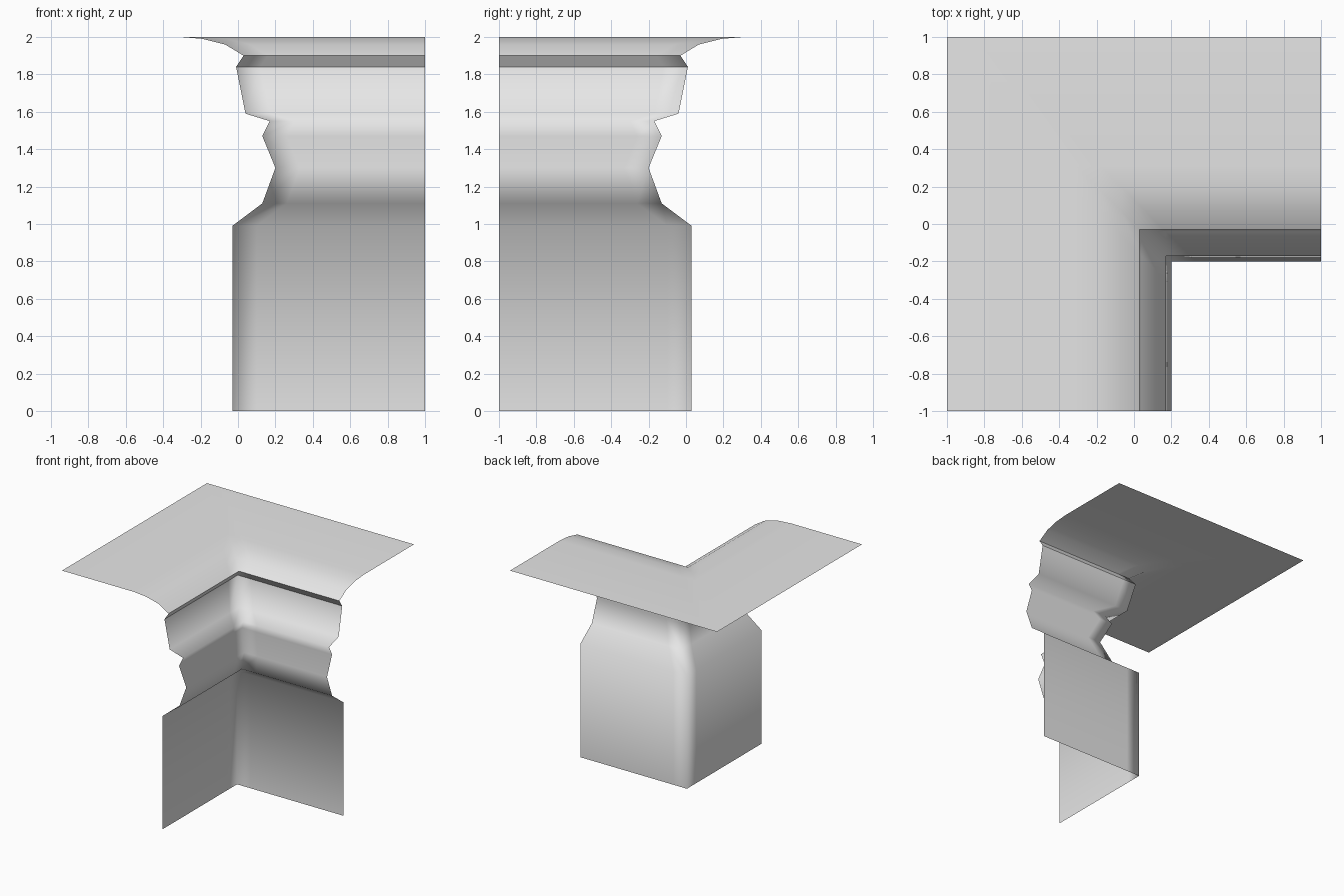
import bpy
import bmesh

cube = bpy.data.objects.get("Cube")
if cube:
    bpy.data.objects.remove(cube, do_unlink=True)

# One plain material
stone = bpy.data.materials.new("light_grey_stone")
stone.use_nodes = True
colour = (0.8, 0.8, 0.8, 1)
stone.diffuse_color = colour
stone.node_tree.nodes["Principled BSDF"].inputs["Base Color"].default_value = colour

# Cliff profile from foot to ground top: (reach towards the notch, height)
profile = [(-0.03, 0), (-0.03, 0.99), (0.13, 1.11), (0.2, 1.3), (0.13, 1.47),
           (0.17, 1.55), (0.04, 1.59), (-0.01, 1.84), (0.03, 1.9),
           (-0.07, 1.96), (-0.19, 1.99), (-0.31, 2), (-1, 2)]
LIP = (1.84, 1.9)   # heights of the hard edges under the ground lip
LOOP = 0.13         # support loop beside the inner corner


def corner_row(bm, d, z):
    """L-shaped row of vertices, mitred at the inner corner."""
    path = [(d, -1), (d, -d - LOOP), (d, -d), (d + LOOP, -d), (1, -d)]
    return [bm.verts.new((x, y, z)) for x, y in path]


# Inner-corner cliff sheet: bridge each row to the next
bm = bmesh.new()
rows = [corner_row(bm, d, z) for d, z in profile]
for low, high in zip(rows, rows[1:]):
    for i in range(len(low) - 1):
        face = bm.faces.new((low[i], high[i], high[i + 1], low[i + 1]))
        face.smooth = True
bm.normal_update()
# Make the ground top face upwards and the walls face the notch
if max(bm.faces, key=lambda f: f.calc_center_median().z).normal.z < 0:
    bmesh.ops.reverse_faces(bm, faces=bm.faces[:])

# Hard edges along the lip
for edge in bm.edges:
    a, b = (v.co.z for v in edge.verts)
    if abs(a - b) < 0.001 and any(abs(a - z) < 0.001 for z in LIP):
        edge.smooth = False

mesh = bpy.data.meshes.new("cliff_inner_corner")
bm.to_mesh(mesh)
bm.free()
mesh.materials.append(stone)
cliff = bpy.data.objects.new("cliff_inner_corner", mesh)
bpy.context.collection.objects.link(cliff)
